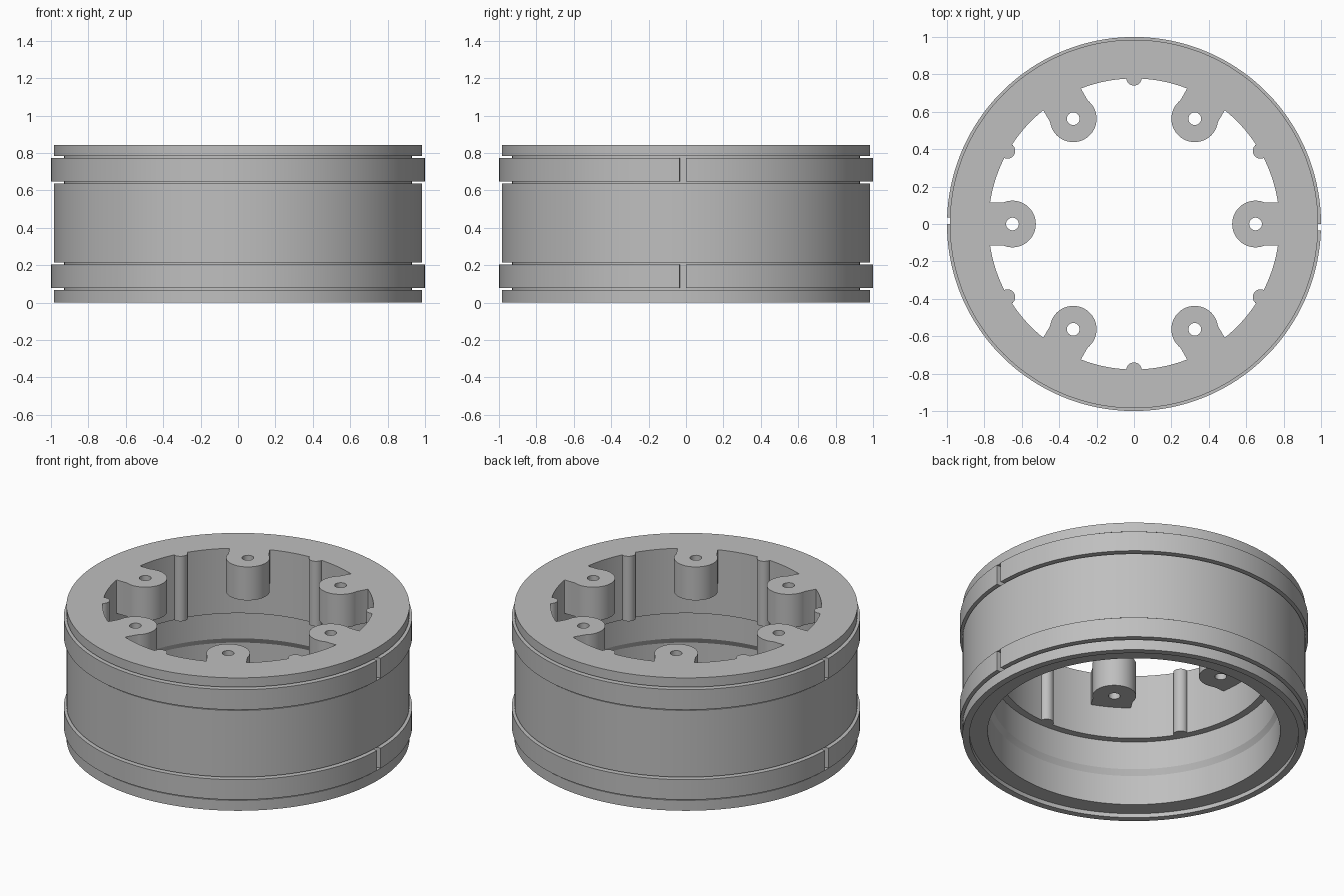
import bpy, bmesh
from math import sin, cos, pi, radians, asin
from mathutils import Matrix

HEIGHT = 0.842
SEGMENTS = 144

cube = bpy.data.objects.get("Cube")
if cube:
    bpy.data.objects.remove(cube, do_unlink=True)

grey = bpy.data.materials.new("plain grey")
grey.use_nodes = True
GREY = (0.52, 0.52, 0.52, 1)
grey.diffuse_color = GREY
grey.node_tree.nodes["Principled BSDF"].inputs["Base Color"].default_value = GREY


def make_object(name, bm):
    bmesh.ops.recalc_face_normals(bm, faces=bm.faces)
    mesh = bpy.data.meshes.new(name)
    bm.to_mesh(mesh)
    bm.free()
    mesh.materials.append(grey)
    obj = bpy.data.objects.new(name, mesh)
    bpy.context.collection.objects.link(obj)
    return obj


def lathe(name, profile, start=0, end=2 * pi, steps=SEGMENTS):
    """Turn a closed (radius, z) profile about z, capping partial turns."""
    bm = bmesh.new()
    full = abs(end - start - 2 * pi) < 1e-6
    rows = []
    for i in range(steps if full else steps + 1):
        a = start + (end - start) * i / steps
        rows.append([bm.verts.new((r * cos(a), r * sin(a), z)) for r, z in profile])
    pairs = list(zip(rows, rows[1:]))
    if full:
        pairs.append((rows[-1], rows[0]))
    n = len(profile)
    for a, b in pairs:
        for j in range(n):
            k = (j + 1) % n
            bm.faces.new((a[j], b[j], b[k], a[k]))
    if not full:
        bm.faces.new(rows[0])
        bm.faces.new(rows[-1])
    return make_object(name, bm)


def prism(bm, outline, low, high, angle):
    """Extrude a flat outline between two heights and swing it round z."""
    verts = [bm.verts.new((x, y, low)) for x, y in outline]
    face = bm.faces.new(verts)
    extruded = bmesh.ops.extrude_face_region(bm, geom=[face])["geom"]
    top = [v for v in extruded if isinstance(v, bmesh.types.BMVert)]
    bmesh.ops.translate(bm, verts=top, vec=(0, 0, high - low))
    bmesh.ops.rotate(bm, verts=verts + top, matrix=Matrix.Rotation(angle, 3, "Z"))


def circle(cx, radius, steps):
    return [(cx + radius * cos(2 * pi * i / steps), radius * sin(2 * pi * i / steps))
            for i in range(steps)]


def combine(target, tool, operation):
    mod = target.modifiers.new(tool.name, "BOOLEAN")
    mod.operation = operation
    mod.solver = "EXACT"
    mod.object = tool
    bpy.context.view_layer.objects.active = target
    bpy.ops.object.modifier_apply(modifier=mod.name)
    bpy.data.objects.remove(tool, do_unlink=True)


# Turned drum with two outer grooves, a stepped bore and a recessed base
drum = lathe("drum", [
    (0.945, 0), (0.985, 0), (0.985, 0.066), (0.93, 0.066), (0.93, 0.213),
    (0.985, 0.213), (0.985, 0.636), (0.93, 0.636), (0.93, 0.783),
    (0.985, 0.783), (0.985, HEIGHT), (0.778, HEIGHT), (0.778, 0.43),
    (0.822, 0.43), (0.822, 0.25), (0.84, 0.215), (0.84, 0.026), (0.945, 0.026)])

# Six screw bosses with straight necks reaching into the wall
BOSS_X, BOSS_R, NECK = 0.65, 0.125, 0.116
start = asin(NECK / BOSS_R)
arc = [start + (2 * pi - 2 * start) * i / 36 for i in range(37)]
boss_outline = [(0.86, -NECK), (0.86, NECK)]
boss_outline += [(BOSS_X + BOSS_R * cos(a), BOSS_R * sin(a)) for a in arc]
bosses, pins, holes = bmesh.new(), bmesh.new(), bmesh.new()
for i in range(6):
    angle = i * pi / 3
    prism(bosses, boss_outline, 0.63, HEIGHT, angle)
    prism(pins, circle(0.782, 0.042, 24), 0.43, HEIGHT, angle + pi / 6)
    prism(holes, circle(BOSS_X, 0.034, 24), 0.5, 1, angle)
combine(drum, make_object("bosses", bosses), "UNION")
combine(drum, make_object("pins", pins), "UNION")
combine(drum, make_object("holes", holes), "DIFFERENCE")

# Split rings seated in the grooves, two halves each
parts = [drum]
for level, low in (("lower", 0.077), ("upper", 0.647)):
    section = [(0.932, low), (1, low), (1, low + 0.127), (0.932, low + 0.127)]
    for side, turn in (("back", 0), ("front", pi)):
        parts.append(lathe(f"{level}_ring_{side}_half", section,
                           turn, turn + radians(178), SEGMENTS // 2))

# Smooth shading with crisp edges
for obj in parts:
    bpy.ops.object.select_all(action="DESELECT")
    obj.select_set(True)
    bpy.context.view_layer.objects.active = obj
    bpy.ops.object.shade_smooth_by_angle(angle=radians(25))
